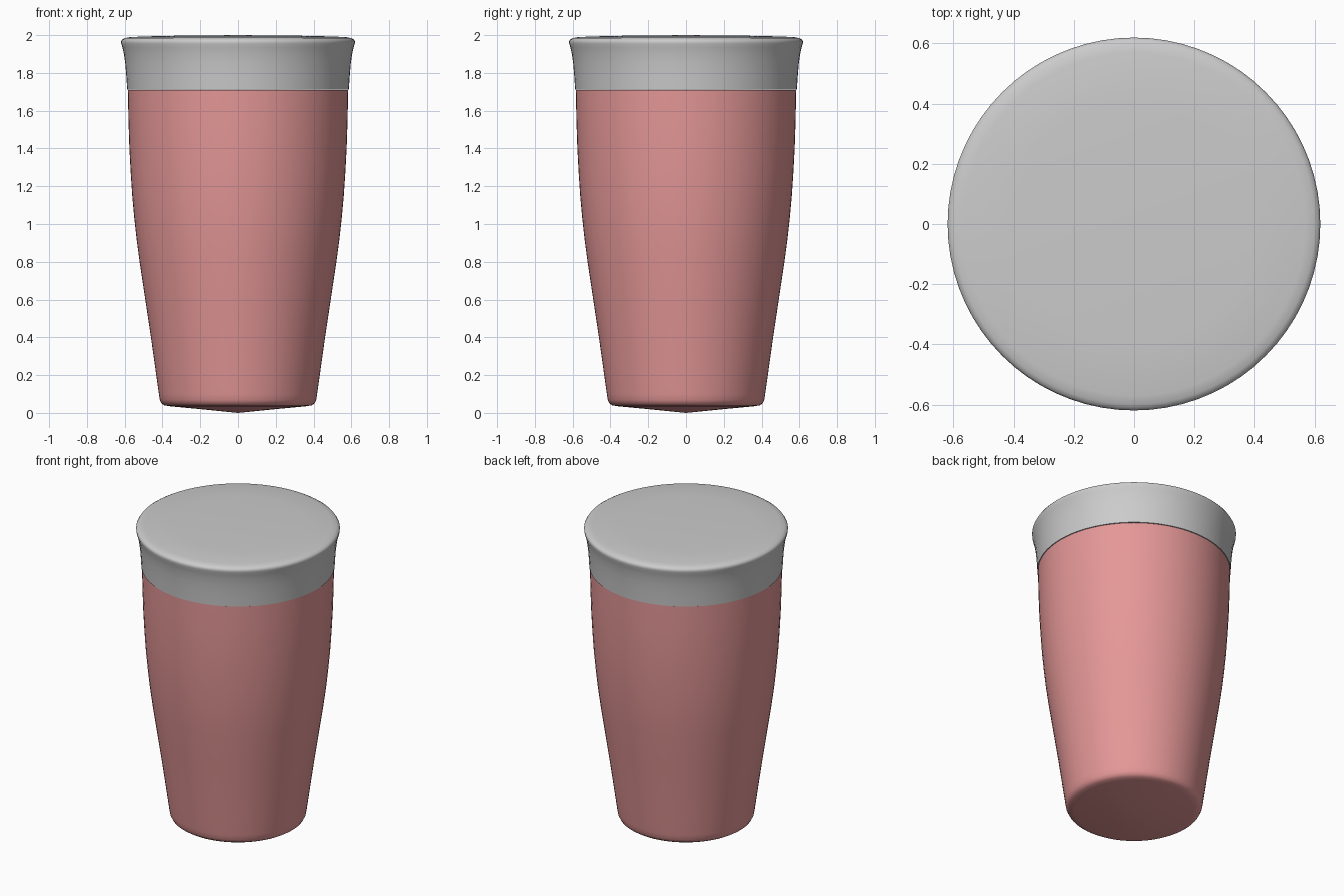
import bpy, bmesh, math

if "Cube" in bpy.data.objects:
    bpy.data.objects.remove(bpy.data.objects["Cube"])

def lathe(name, profile, segments=72):
    bm = bmesh.new()
    rings = []
    for r, z in profile:
        if r == 0:
            rings.append([bm.verts.new((0, 0, z))])
        else:
            rings.append([bm.verts.new((r * math.cos(2 * math.pi * i / segments),
                                        r * math.sin(2 * math.pi * i / segments), z))
                          for i in range(segments)])
    for a, b in zip(rings, rings[1:]):
        for i in range(segments):
            j = (i + 1) % segments
            quad = [a[i % len(a)], a[j % len(a)], b[j % len(b)], b[i % len(b)]]
            bm.faces.new(list(dict.fromkeys(quad)))
    bmesh.ops.recalc_face_normals(bm, faces=bm.faces)
    mesh = bpy.data.meshes.new(name)
    bm.to_mesh(mesh)
    bm.free()
    obj = bpy.data.objects.new(name, mesh)
    bpy.context.collection.objects.link(obj)
    bpy.ops.object.select_all(action='DESELECT')
    obj.select_set(True)
    bpy.context.view_layer.objects.active = obj
    bpy.ops.object.shade_smooth_by_angle(angle=math.radians(40))
    return obj

# tapered body with rounded foot and shallow conical base
body = lathe("cup_body", [
    (0, 0.0), (0.2, 0.02), (0.36, 0.035), (0.39, 0.04), (0.405, 0.05),
    (0.414, 0.068), (0.419, 0.1), (0.433, 0.2), (0.461, 0.4), (0.491, 0.6),
    (0.521, 0.8), (0.537, 0.92), (0.549, 1.03), (0.56, 1.15), (0.568, 1.27),
    (0.575, 1.4), (0.58, 1.55), (0.583, 1.71), (0, 1.71)])
pink = bpy.data.materials.new("pink")
pink.diffuse_color = (0.78, 0.31, 0.31, 1)
pink.use_nodes = True
pink.node_tree.nodes["Principled BSDF"].inputs["Base Color"].default_value = pink.diffuse_color
body.data.materials.append(pink)

# flared lid with a rounded rim and nearly flat top
lathe("lid", [
    (0, 1.712), (0.587, 1.712), (0.591, 1.78), (0.597, 1.85), (0.604, 1.9),
    (0.612, 1.935), (0.618, 1.955), (0.619, 1.967), (0.613, 1.977),
    (0.6, 1.984), (0.57, 1.99), (0.4, 1.996), (0, 2.0)])
